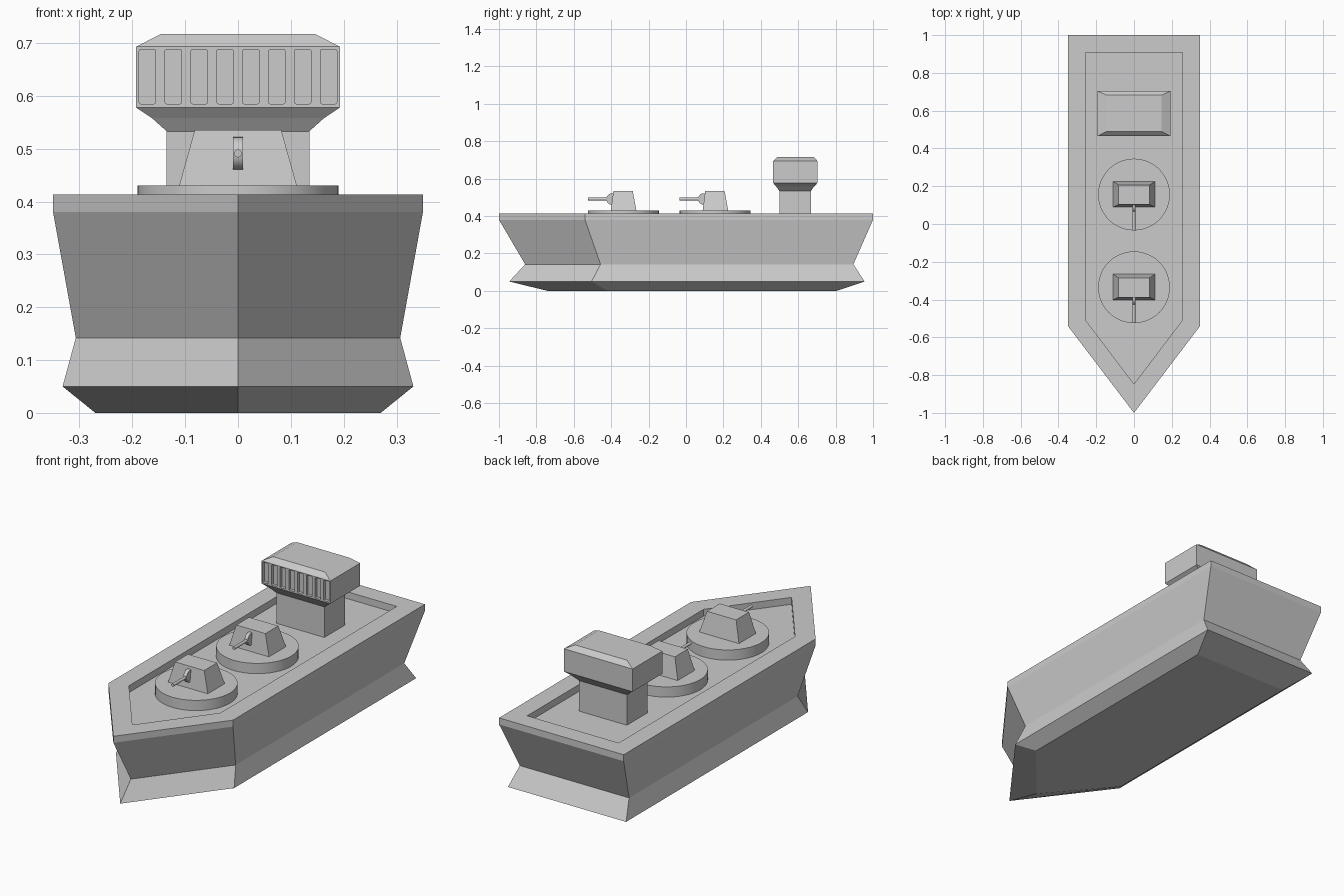
import bpy, bmesh
from math import pi, radians
from mathutils import Matrix

if "Cube" in bpy.data.objects:
    bpy.data.objects.remove(bpy.data.objects["Cube"])


def finish(name, bm):
    bmesh.ops.recalc_face_normals(bm, faces=bm.faces)
    me = bpy.data.meshes.new(name)
    bm.to_mesh(me)
    bm.free()
    ob = bpy.data.objects.new(name, me)
    bpy.context.collection.objects.link(ob)
    return ob


def loft(name, rings):
    """Skin a stack of equal-length rings and cap both ends."""
    bm = bmesh.new()
    rows = [[bm.verts.new(p) for p in r] for r in rings]
    n = len(rows[0])
    for a, b in zip(rows, rows[1:]):
        for i in range(n):
            j = (i + 1) % n
            bm.faces.new((a[i], a[j], b[j], b[i]))
    bm.faces.new(rows[0])
    bm.faces.new(rows[-1])
    return finish(name, bm)


def hull_ring(z, w, tip, shoulder, stern):
    return [(0, tip, z), (w, shoulder, z), (w, stern, z), (-w, stern, z), (-w, shoulder, z)]


def rect(z, w, y0, y1):
    return [(-w, y0, z), (w, y0, z), (w, y1, z), (-w, y1, z)]


def cylinder(name, radius, depth, loc, axis='Z', sides=32, smooth=True):
    bm = bmesh.new()
    bmesh.ops.create_cone(bm, cap_ends=True, segments=sides, radius1=radius, radius2=radius, depth=depth)
    rot = {'Z': Matrix(), 'X': Matrix.Rotation(pi / 2, 4, 'Y'), 'Y': Matrix.Rotation(pi / 2, 4, 'X')}[axis]
    bm.transform(Matrix.Translation(loc) @ rot)
    ob = finish(name, bm)
    if smooth:
        bpy.context.view_layer.objects.active = ob
        ob.select_set(True)
        bpy.ops.object.shade_smooth_by_angle(angle=radians(30))
        ob.select_set(False)
    return ob


# Hull with pinched waist, raised rim and sunken deck
DECK = 0.378
loft("hull", [hull_ring(*r) for r in (
    (0.0, 0.27, -0.74, -0.42, 0.805),
    (0.05, 0.332, -0.945, -0.505, 0.955),
    (0.142, 0.307, -0.86, -0.457, 0.895),
    (0.38, 0.35, -1.0, -0.54, 1.0),
    (0.413, 0.35, -1.0, -0.54, 1.0),
    (0.413, 0.257, -0.847, -0.508, 0.907),
    (DECK, 0.257, -0.847, -0.508, 0.907))])

# Bridge tower: column, flared underside, cabin and bevelled roof
tower = loft("bridge_tower", [rect(*r) for r in (
    (DECK - 0.005, 0.135, 0.50, 0.667),
    (0.533, 0.135, 0.50, 0.667),
    (0.558, 0.163, 0.482, 0.685),
    (0.578, 0.193, 0.465, 0.704),
    (0.693, 0.193, 0.465, 0.704),
    (0.717, 0.146, 0.49, 0.682))])

# Recessed bridge windows
bm = bmesh.new()
for i in range(8):
    x = -0.1715 + 0.049 * i
    bmesh.ops.create_cube(bm, size=1, matrix=Matrix.Translation((x, 0.465, 0.6365))
                          @ Matrix.Diagonal((0.031, 0.03, 0.103, 1)))
bmesh.ops.bevel(bm, geom=[e for e in bm.edges
                          if abs(e.verts[0].co.y - e.verts[1].co.y) > 0.01],
                offset=0.003, segments=2, profile=0.5, affect='EDGES')
cutter = finish("window_cutter", bm)
cutter.hide_render = True
cutter.hide_viewport = False
mod = tower.modifiers.new("windows", 'BOOLEAN')
mod.operation = 'DIFFERENCE'
mod.solver = 'EXACT'
mod.object = cutter
bpy.context.view_layer.objects.active = tower
bpy.ops.object.modifier_apply(modifier=mod.name)
bpy.data.objects.remove(cutter)

# Gun turrets
for label, y in (("front", -0.335), ("rear", 0.156)):
    cylinder(label + "_turret_base", 0.19, 0.43 - DECK + 0.005, (0, y, (0.43 + DECK - 0.005) / 2), sides=48)
    loft(label + "_turret_body", [rect(0.428, 0.112, y - 0.067, y + 0.07),
                                  rect(0.535, 0.082, y - 0.053, y + 0.05)])
    cylinder(label + "_gun_mount", 0.031, 0.018, (0, y - 0.06, 0.491), 'X', 24)
    cylinder(label + "_gun_barrel", 0.0075, 0.12, (0, y - 0.13, 0.491), 'Y', 16)
